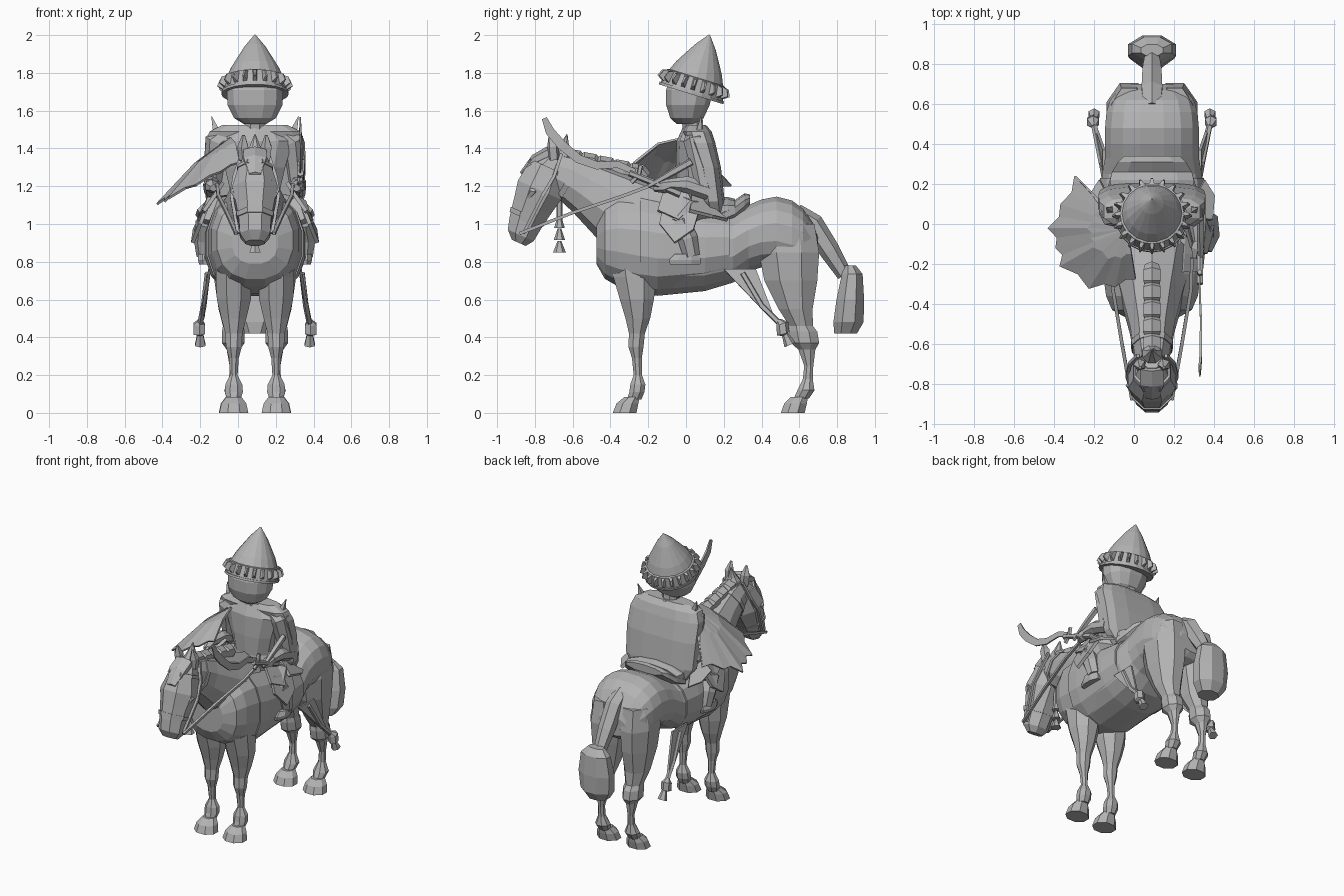
import bpy, bmesh, math
from mathutils import Vector, Matrix

CX = 0.09  # the horse and rider stand slightly right of the origin
grey = bpy.data.materials.new("plain grey")
grey.diffuse_color = (0.45, 0.45, 0.45, 1)


def finish(name, bm):
    bmesh.ops.recalc_face_normals(bm, faces=bm.faces)
    me = bpy.data.meshes.new(name)
    bm.to_mesh(me)
    bm.free()
    me.materials.append(grey)
    ob = bpy.data.objects.new(name, me)
    bpy.context.collection.objects.link(ob)
    return ob


def skin(name, rings):
    """Joins rings of points and closes both ends."""
    bm = bmesh.new()
    vs = [[bm.verts.new(p) for p in r] for r in rings]
    n = len(vs[0])
    for a, b in zip(vs, vs[1:]):
        for i in range(n):
            bm.faces.new((a[i], a[(i + 1) % n], b[(i + 1) % n], b[i]))
    bm.faces.new(vs[0])
    bm.faces.new(vs[-1])
    return finish(name, bm)


def loft(name, secs, tilt=0, n=8, dx=0, p=1.0):
    """Sections (y, z, half width in x, half depth); depth axis is y turned by tilt."""
    t = math.radians(tilt)
    u = Vector((0, math.cos(t), math.sin(t)))
    pw = lambda v: math.copysign(abs(v) ** p, v)
    k = 1 / pw(math.cos(math.pi / n))
    rings = []
    for y, z, rx, ru in secs:
        ring = []
        for i in range(n):
            a = 2 * math.pi * (i + 0.5) / n
            ring.append(Vector((CX + dx, y, z)) + Vector((k * rx * pw(math.cos(a)), 0, 0)) + u * k * ru * pw(math.sin(a)))
        rings.append(ring)
    return skin(name, rings)


def tube(name, pts, radii, n=6, flat=1.0):
    """Tube along points (dx, y, z)."""
    pts = [Vector((CX + x, y, z)) for x, y, z in pts]
    if not isinstance(radii, (list, tuple)):
        radii = [radii] * len(pts)
    rings = []
    for i, c in enumerate(pts):
        d = pts[min(i + 1, len(pts) - 1)] - pts[max(i - 1, 0)]
        side = Vector((1, 0, 0)) if abs(d.normalized().x) < 0.9 else Vector((0, 1, 0))
        b = d.cross(side).normalized()
        s = b.cross(d).normalized()
        rings.append([c + radii[i] * (s * flat * math.cos(a) + b * math.sin(a))
                      for a in [2 * math.pi * (k + 0.5) / n for k in range(n)]])
    return skin(name, rings)


def plate(name, pts, t=0.015):
    bm = bmesh.new()
    bm.faces.new([bm.verts.new((CX + x, y, z)) for x, y, z in pts])
    ob = finish(name, bm)
    m = ob.modifiers.new("thickness", 'SOLIDIFY')
    m.thickness, m.offset = t, 0
    return ob


# Horse barrel and rump: (y, bottom, top, half width)
body = [(-.475, .79, 1.02, .12), (-.43, .71, 1.12, .20), (-.36, .67, 1.16, .23), (-.25, .63, 1.17, .245), (-.15, .62, 1.14, .255),
        (.1, .645, 1.08, .26), (.25, .69, 1.06, .25), (.33, .75, 1.1, .235), (.4, .77, 1.13, .235), (.48, .77, 1.145, .235),
        (.56, .75, 1.125, .228), (.62, .75, 1.08, .21), (.67, .77, 1.01, .17), (.70, .8, .93, .11)]
sec = lambda s, g=0: (s[0], (s[1] + s[2]) / 2, s[3] + g, (s[2] - s[1]) / 2 + g)
loft("horse_body", [sec(s) for s in body], 90, 16, p=.85)
loft("saddle_blanket", [sec(s, .01) for s in ((-.24, .64, 1.16, .245), (-.15, .63, 1.14, .255),
     (.1, .67, 1.08, .26), (.23, .71, 1.06, .25))], 90, 16, p=.85)

# Neck, head, mane
loft("horse_neck", [(-.18, .97, .21, .24), (-.36, 1.085, .155, .19), (-.53, 1.195, .11, .14), (-.62, 1.25, .095, .12), (-.7, 1.285, .08, .1)], 60, 10)
loft("horse_head", [(-.68, 1.37, .05, .045), (-.735, 1.28, .09, .108), (-.775, 1.18, .12, .125), (-.815, 1.09, .1, .105),
     (-.85, 1.01, .085, .09), (-.875, .94, .08, .075), (-.885, .90, .05, .04)], 156, 8)
for k in range(5):
    y = -.26 - .085 * k
    z = 1.262 + .019 * k
    tube("mane_braid", [(0, y + .045, z - .02), (0, y + .02, z + .005), (0, y - .02, z + .012), (0, y - .045, z)],
         [.04, .05, .05, .04])
tube("head_plume", [(0, -.65, 1.33), (0, -.65, 1.38), (0, -.645, 1.41), (0, -.63, 1.475)], [.055, .05, .03, .003], 8)
loft("forelock", [(-.72, 1.38, .06, .03), (-.8, 1.34, .06, .025), (-.87, 1.26, .03, .015)], 120, 6)

for s in (-1, 1):
    # Ears, eyes
    tube("ear", [(s * .055, -.70, 1.34), (s * .062, -.705, 1.41), (s * .06, -.72, 1.47)], [.03, .032, .008], 5)
    tube("brow", [(s * .08, -.83, 1.23), (s * .108, -.81, 1.17), (s * .095, -.84, 1.13)], [.012, .024, .01], 5)
    # Front and hind legs
    loft("front_leg", [(-.28, .92, .10, .15), (-.27, .72, .095, .115), (-.26, .6, .09, .09), (-.255, .5, .066, .065),
         (-.26, .42, .045, .042), (-.265, .35, .042, .04), (-.26, .29, .026, .026), (-.255, .2, .02, .022),
         (-.255, .15, .045, .04), (-.26, .11, .048, .04), (-.275, .07, .035, .038)], 0, 8, s * .112)
    loft("front_hoof", [(-.285, .085, .04, .04), (-.31, .05, .066, .058), (-.325, 0, .077, .063)], 0, 8, s * .112)
    loft("hind_leg", [(.54, 1.0, .09, .14), (.545, .85, .112, .16), (.555, .7, .1, .14), (.58, .55, .078, .09),
         (.61, .46, .055, .062), (.62, .43, .06, .075), (.63, .37, .06, .075), (.64, .335, .035, .045),
         (.65, .25, .02, .024), (.645, .18, .022, .026), (.635, .12, .048, .045), (.61, .075, .035, .04)], 0, 8, s * .115)
    loft("hind_hoof", [(.6, .085, .04, .045), (.58, .05, .066, .06), (.565, 0, .077, .063)], 0, 8, s * .115)
    # Bridle and reins
    tube("rein", [(s * .1, -.88, .95), (s * .15, -.6, 1.06), (s * .195, -.33, 1.15), (s * .2, -.17, 1.21)], .012, 4)
    tube("cheek_strap", [(s * .07, -.66, 1.37), (s * .11, -.7, 1.25), (s * .125, -.76, 1.15), (s * .09, -.86, .95)], .012, 4)
    # Rear cords with tassels
    plate("blanket_flap", [(s * .24, .2, .76), (s * .24, .37, .76), (s * .275, .47, .5), (s * .28, .43, .52)])
    tube("flap_cord", [(s * .25, .3, .74), (s * .27, .4, .57), (s * .29, .5, .47)], .016, 5)
    tube("tassel", [(s * .29, .49, .49), (s * .295, .51, .47), (s * .295, .515, .42), (s * .29, .525, .415), (s * .29, .55, .36)],
         [.012, .034, .034, .018, .032], 6)
    # Rider legs, boots, hip armour
    tube("rider_thigh", [(s * .12, .1, 1.07), (s * .21, .0, 1.07), (s * .25, -.05, .99)], [.09, .085, .065], 7)
    tube("rider_shin", [(s * .255, -.04, 1.01), (s * .27, .01, .92), (s * .265, .03, .83)], [.06, .055, .045], 7)
    loft("boot", [(.0, .84, .04, .06), (-.005, .81, .042, .085), (-.005, .785, .036, .08)], 0, 8, s * .26)
    plate("upper_hip_plate", [(s * .17, -.02, 1.22), (s * .2, -.12, 1.17), (s * .27, -.15, 1.07), (s * .3, -.04, 1.02), (s * .25, .04, 1.1)], .02)
    plate("lower_hip_plate", [(s * .25, -.12, 1.1), (s * .29, -.14, 1.0), (s * .33, -.06, .9), (s * .32, .04, .97), (s * .27, .07, 1.07)], .02)
    plate("rear_hip_plate", [(s * .2, .03, 1.17), (s * .3, .02, 1.07), (s * .31, .14, 1.04), (s * .26, .22, 1.02), (s * .21, .12, 1.1)], .02)
    # Shoulders and spikes
    tube("shoulder_spike", [(s * .205, .07, 1.49), (s * .23, .08, 1.57)], [.025, .002], 4)
    # Arms
    tube("upper_arm", [(s * .15, .05, 1.47), (s * .2, .05, 1.44), (s * .215, .08, 1.3), (s * .225, .1, 1.18)], [.05, .065, .055, .045], 7)
    tube("forearm", [(s * .225, .12, 1.17), (s * .23, .0, 1.21), (s * .235, -.09, 1.21)], [.045, .045, .03], 7)
    tube("hand", [(s * .235, -.08, 1.21), (s * .23, -.12, 1.2), (s * .22, -.17, 1.19)], [.028, .038, .02], 6)

# Head straps and throat tassel
loft("brow_band", [(-.725, 1.3, .09, .108), (-.735, 1.28, .096, .113)], 156, 8)
loft("nose_band", [(-.835, 1.05, .1, .102), (-.845, 1.025, .095, .097)], 156, 8)
loft("neck_strap", [(-.6, 1.235, .105, .13), (-.625, 1.25, .1, .126)], 60, 10)
tube("throat_cord", [(0, -.67, 1.2), (0, -.67, 1.0)], .016, 5)
for z, r in ((1.04, .028), (.975, .03), (.91, .034)):
    tube("throat_tassel", [(0, -.67, z), (0, -.67, z - .06)], [.01, r], 6)

# Tail
tube("tail_dock", [(0, .58, 1.06), (0, .67, 1.0), (0, .76, .86), (0, .84, .73)], [.05, .06, .055, .04], 6)
loft("tail_bob", [(.87, .78, .055, .03), (.88, .735, .1, .055), (.87, .6, .12, .073), (.86, .48, .11, .08), (.845, .42, .07, .06)], 0, 8)

# Saddle
loft("saddle_seat", [(-.16, 1.17, .08, .03), (-.1, 1.12, .14, .05), (.1, 1.07, .2, .06), (.22, 1.08, .21, .06), (.26, 1.08, .2, .05)], 90, 10)
loft("saddle_cantle", [(.19, 1.04, .22, .05), (.26, 1.07, .2, .055), (.31, 1.11, .17, .05), (.34, 1.13, .14, .025)], 90, 10)

# Rider torso, cloak, neck, head
loft("rider_torso", [(.06, 1.02, .2, .12), (.05, 1.17, .13, .095), (.04, 1.3, .16, .09), (.04, 1.44, .2, .085), (.05, 1.52, .11, .06)], 0, 10)
loft("cloak", [(.16, 1.03, .2, .05), (.145, 1.12, .26, .06), (.12, 1.3, .268, .065), (.08, 1.43, .265, .075),
     (.06, 1.49, .24, .075), (.055, 1.525, .17, .05)], 0, 12, p=.65)
tube("rider_neck", [(0, .04, 1.48), (0, .03, 1.58)], .06, 8)
loft("rider_head", [(.005, 1.53, .06, .055), (.005, 1.56, .11, .088), (.01, 1.63, .145, .115), (.02, 1.71, .15, .125), (.03, 1.77, .13, .115)], 0, 12, p=.85)

# Helmet, turned around the x axis on a tilted centre
tilt = Matrix.Translation((CX, .04, 1.73)) @ Matrix.Rotation(-.3, 4, 'X')


def lathe(name, prof, n):
    skin(name, [[tilt @ Vector((r * math.cos(2 * math.pi * i / n), r * math.sin(2 * math.pi * i / n), z))
                 for i in range(n)] for r, z in prof])


lathe("helmet_cone", [(.15, -.02), (.15, .05), (.128, .1), (.095, .155), (.058, .215), (.003, .285)], 18)
lathe("helmet_band", [(.15, -.035), (.172, -.03), (.16, .045), (.145, .05)], 20)
lathe("helmet_brim", [(.15, -.045), (.178, -.045), (.178, -.03), (.15, -.03)], 20)
for k in range(20):
    rot = tilt @ Matrix.Rotation(2 * math.pi * k / 20, 4, 'Z')
    base = [(.155, -.014, -.03), (.155, .014, -.03), (.15, .014, .045), (.15, -.014, .045)]
    tip = [(.2, -.004, .0), (.2, .004, .0), (.185, .006, .035), (.185, -.006, .035)]
    skin("helmet_tooth", [[rot @ Vector(v) for v in r] for r in (base, tip)])

# Scalloped cape wing blown out over the right arm
apex = Vector((-.03, -.02, 1.45))
tips = [Vector(t) for t in ((-.17, .09, 1.37), (-.29, .24, 1.2), (-.36, .1, 1.15), (-.425, -.02, 1.1), (-.385, -.12, 1.115),
                            (-.365, -.21, 1.13), (-.22, -.32, 1.2), (-.09, -.31, 1.27), (.01, -.27, 1.32))]
rim = []
for a, b in zip(tips, tips[1:]):
    rim += [a, ((a + b) / 2).lerp(apex, .07)]
rim.append(tips[-1])
bm = bmesh.new()
top = bm.verts.new(apex)
mid = [bm.verts.new(apex.lerp(p, .5) + Vector((0, 0, .035))) for p in rim]
out = [bm.verts.new(p) for p in rim]
for i in range(len(rim) - 1):
    bm.faces.new((top, mid[i], mid[i + 1]))
    bm.faces.new((mid[i], out[i], out[i + 1], mid[i + 1]))
wing = finish("cape_wing", bm)
wing.modifiers.new("thickness", 'SOLIDIFY').thickness = .012

# Curved sabre in the left hand
tube("sabre_blade", [(.24, -.27, 1.275), (.24, -.36, 1.315), (.245, -.47, 1.31), (.245, -.57, 1.345), (.245, -.66, 1.42), (.24, -.72, 1.49), (.24, -.75, 1.56)],
     [.022, .026, .03, .033, .036, .034, .02], 4, .25)
tube("sabre_grip", [(.24, -.3, 1.27), (.24, -.15, 1.21), (.235, -.03, 1.16)], [.018, .018, .022], 6)
tube("sabre_guard", [(.24, -.29, 1.22), (.24, -.25, 1.26), (.24, -.24, 1.31)], .014, 5)
tube("dagger", [(.245, -.2, 1.2), (.245, -.06, 1.28), (.245, .03, 1.33)], [.012, .02, .02], 5)
